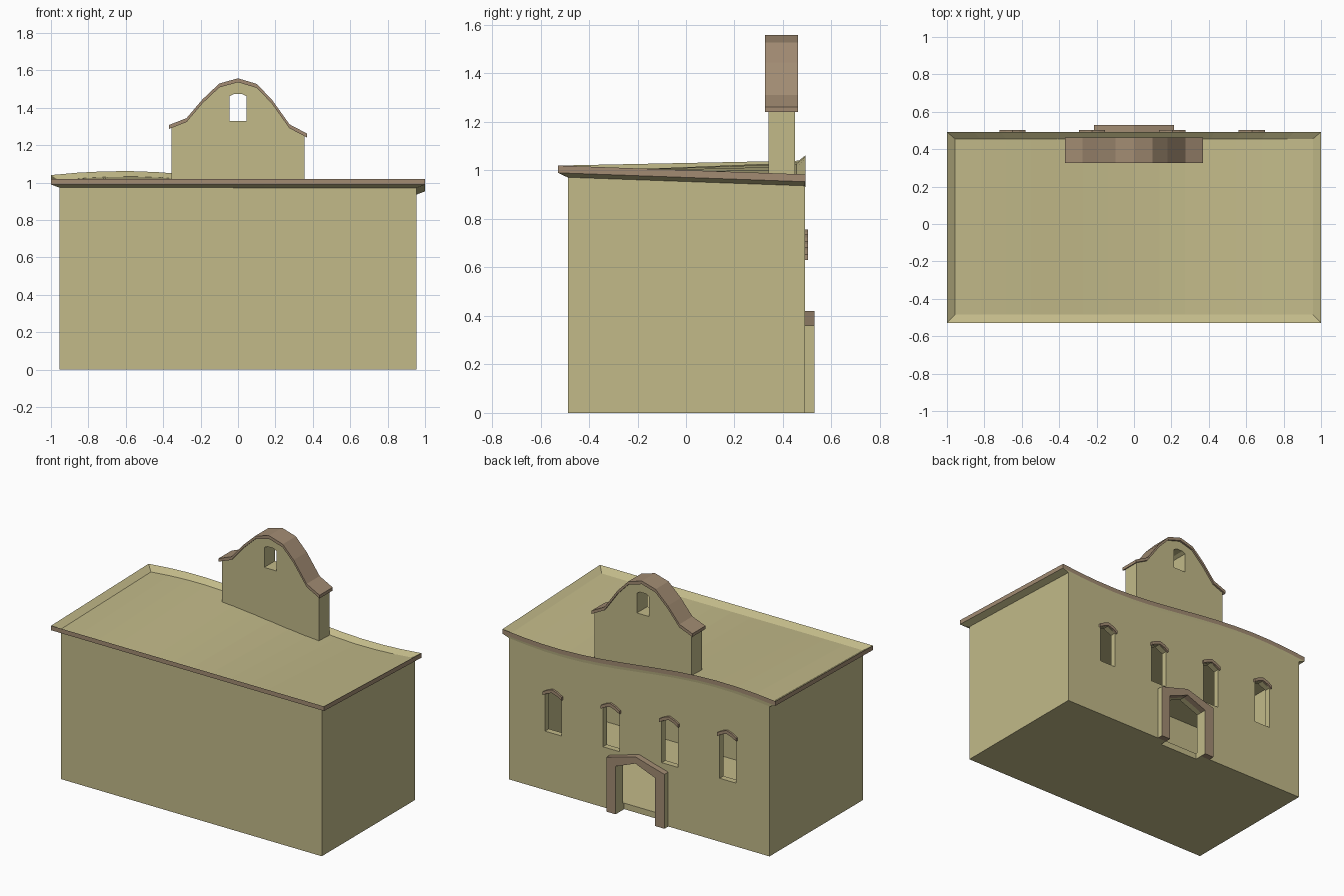
import bpy, bmesh, math

cube = bpy.data.objects.get("Cube")
if cube:
    bpy.data.objects.remove(cube, do_unlink=True)


def material(name, rgb):
    m = bpy.data.materials.new(name)
    m.use_nodes = True
    m.diffuse_color = (*rgb, 1)
    m.node_tree.nodes["Principled BSDF"].inputs["Base Color"].default_value = (*rgb, 1)
    return m


KHAKI = material("khaki plaster", (0.54, 0.49, 0.25))
BROWN = material("brown trim", (0.36, 0.26, 0.17))


def finish(name, bm, mats):
    bmesh.ops.recalc_face_normals(bm, faces=bm.faces[:])
    mesh = bpy.data.meshes.new(name)
    bm.to_mesh(mesh)
    bm.free()
    for m in mats:
        mesh.materials.append(m)
    ob = bpy.data.objects.new(name, mesh)
    bpy.context.collection.objects.link(ob)
    return ob


def prism(name, outline, y0, y1, *mats):
    """Extrude an (x, z) outline from y0 to y1."""
    bm = bmesh.new()
    face = bm.faces.new([bm.verts.new((x, y0, z)) for x, z in outline])
    out = bmesh.ops.extrude_face_region(bm, geom=[face])["geom"]
    verts = [v for v in out if isinstance(v, bmesh.types.BMVert)]
    bmesh.ops.translate(bm, verts=verts, vec=(0, y1 - y0, 0))
    return finish(name, bm, mats)


def band(name, top, drop, y0, y1, mat):
    """Strip that follows a top line, with a constant height."""
    return prism(name, top + [(x, z - drop) for x, z in reversed(top)], y0, y1, mat)


def cut(target, cutter):
    """Subtract the cutter and remove it."""
    cutter.hide_render = True
    mod = target.modifiers.new("opening", "BOOLEAN")
    mod.operation = "DIFFERENCE"
    mod.solver = "EXACT"
    mod.object = cutter
    bpy.context.view_layer.objects.active = target
    bpy.ops.object.modifier_apply(modifier=mod.name)
    bpy.data.objects.remove(cutter, do_unlink=True)


# Building shell: stacked rings for wall, soffit, fascia, rim and roof tray
FRONT, BACK, N = -0.528, 0.492, 14


def rim_height(u, y):
    t = (y - FRONT) / (BACK - FRONT)
    wave = 1.012 - 0.05 * math.sin(u * math.pi / 1.24)
    return 1.02 * (1 - t) + wave * t


def ring(bm, half, y0, y1, dz, ground=False):
    us = [-1 + 2 * i / N for i in range(N + 1)]
    spots = [(u, y0) for u in us] + [(u, y1) for u in reversed(us)]
    return [bm.verts.new((u * half, y, 0 if ground else rim_height(u, y) + dz))
            for u, y in spots]


bm = bmesh.new()
rings = [
    ring(bm, 0.955, -0.487, 0.49, 0, True),
    ring(bm, 0.955, -0.487, 0.49, -0.047),
    ring(bm, 1.0, FRONT, BACK, -0.03),
    ring(bm, 1.0, FRONT, BACK, 0),
    ring(bm, 0.957, -0.485, 0.455, -0.028),
]
count = len(rings[0])
for level, (a, b) in enumerate(zip(rings, rings[1:])):
    for i in range(count):
        j = (i + 1) % count
        f = bm.faces.new((a[i], a[j], b[j], b[i]))
        f.material_index = 1 if level == 2 else 0
for r in (rings[0], rings[-1]):
    for i in range(N):
        bm.faces.new((r[i], r[i + 1], r[count - 2 - i], r[count - 1 - i]))
shell = finish("building_shell", bm, [KHAKI, BROWN])

# Hollow room inside
room = [(-0.915, 0.04), (0.915, 0.04), (0.915, 0.9), (-0.915, 0.9)]
cut(shell, prism("room_cutter", room, -0.445, 0.45))

# Back windows with peaked hoods
for k, (x, top, sill) in enumerate([(0.63, 0.685, 0.39), (0.205, 0.708, 0.4),
                                    (-0.225, 0.735, 0.41), (-0.65, 0.757, 0.42)]):
    opening = [(x - 0.06, sill), (x + 0.06, sill), (x + 0.06, top - 0.05),
               (x, top - 0.022), (x - 0.06, top - 0.05)]
    cut(shell, prism("window_cutter", opening, 0.43, 0.55))
    hood = [(x - 0.07, top - 0.032), (x - 0.035, top - 0.012), (x, top),
            (x + 0.035, top - 0.012), (x + 0.07, top - 0.032)]
    band(f"window_hood_{k + 1}", hood, 0.022, 0.488, 0.503, BROWN)

# Doorway and its projecting surround
arch = [(0.145, 0.318), (0.075, 0.345), (0, 0.375), (-0.075, 0.345), (-0.145, 0.318)]
cut(shell, prism("door_cutter", [(0.145, -0.05)] + arch + [(-0.145, -0.05)], 0.44, 0.55))
outer = [(-0.213, 0), (-0.213, 0.36), (-0.11, 0.388), (0, 0.42),
         (0.11, 0.388), (0.213, 0.36), (0.213, 0)]
surround = prism("door_surround", outer + [(0.145, 0)] + arch + [(-0.145, 0)],
                 0.488, 0.53, BROWN, KHAKI)
for f in surround.data.polygons:
    if abs(f.normal.x) > 0.9:
        f.material_index = 1

# Curved gable with a through window and a brown coping
crest = [(-0.37, 1.308), (-0.275, 1.345), (-0.19, 1.445), (-0.1, 1.53), (0, 1.558),
         (0.1, 1.528), (0.18, 1.445), (0.275, 1.312), (0.37, 1.262)]
wall_top = [(max(-0.355, min(0.355, x)), z - 0.012) for x, z in crest]
gable = prism("gable_wall", [(0.355, 0.92), (-0.355, 0.92)] + wall_top, 0.34, 0.45, KHAKI)
hole = [(-0.045, 1.33), (0.045, 1.33), (0.045, 1.462), (0.022, 1.474),
        (-0.022, 1.474), (-0.045, 1.462)]
cut(gable, prism("gable_cutter", hole, 0.2, 0.6))
band("gable_coping", crest, 0.021, 0.325, 0.462, BROWN)
